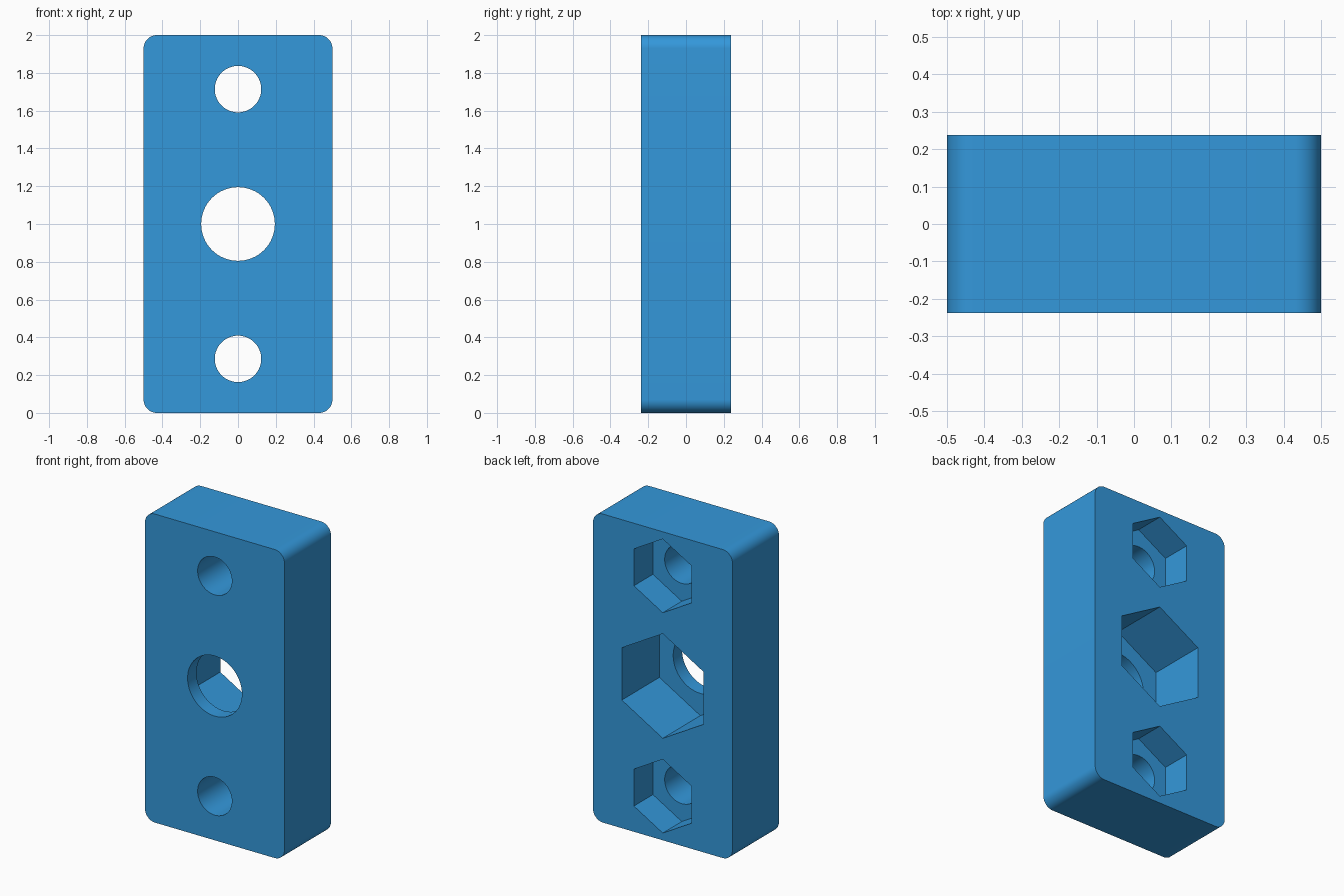
import bpy, bmesh
from math import sin, cos, pi

cube = bpy.data.objects.get("Cube")
if cube:
    bpy.data.objects.remove(cube, do_unlink=True)

WIDTH, DEPTH, HEIGHT, CORNER = 1.0, 0.476, 2.0, 0.071
FRONT, BACK = -DEPTH / 2, DEPTH / 2

blue = bpy.data.materials.new("blue plastic")
blue.use_nodes = True
colour = (0.034, 0.314, 0.708, 1)
blue.diffuse_color = colour
blue.node_tree.nodes["Principled BSDF"].inputs["Base Color"].default_value = colour


def ring(cx, cz, radius, count):
    """Points of a regular polygon with a corner pointing up."""
    return [(cx + radius * sin(2 * pi * i / count), cz + radius * cos(2 * pi * i / count))
            for i in range(count)]


def rounded_rectangle(steps=16):
    points = []
    x, z = WIDTH / 2 - CORNER, HEIGHT / 2 - CORNER
    for quarter, (sx, sz) in enumerate([(1, 1), (-1, 1), (-1, -1), (1, -1)]):
        for i in range(steps + 1):
            a = (quarter + i / steps) * pi / 2
            points.append((sx * x + CORNER * cos(a), HEIGHT / 2 + sz * z + CORNER * sin(a)))
    return points


def prism(name, outline, y0, y1):
    """Extrude an x-z outline from y0 to y1."""
    bm = bmesh.new()
    face = bm.faces.new([bm.verts.new((x, y0, z)) for x, z in outline])
    extruded = bmesh.ops.extrude_face_region(bm, geom=[face])["geom"]
    moved = [v for v in extruded if isinstance(v, bmesh.types.BMVert)]
    bmesh.ops.translate(bm, verts=moved, vec=(0, y1 - y0, 0))
    bmesh.ops.recalc_face_normals(bm, faces=bm.faces)
    mesh = bpy.data.meshes.new(name)
    bm.to_mesh(mesh)
    bm.free()
    mesh.materials.append(blue)
    obj = bpy.data.objects.new(name, mesh)
    bpy.context.collection.objects.link(obj)
    return obj


# Block with rounded corners
block = prism("mounting_block", rounded_rectangle(), FRONT, BACK)
bpy.context.view_layer.objects.active = block
block.select_set(True)


def cut(outline, y0, y1):
    cutter = prism("cutter", outline, y0, y1)
    cutter.hide_render = True
    mod = block.modifiers.new("cut", 'BOOLEAN')
    mod.operation, mod.solver, mod.object = 'DIFFERENCE', 'EXACT', cutter
    bpy.ops.object.modifier_apply(modifier=mod.name)
    bpy.data.objects.remove(cutter, do_unlink=True)


# Bolt holes from the front, hexagonal nut pockets in the back:
# height, hole radius, pocket radius, pocket depth
for z, hole, pocket, depth in [(0.286, 0.123, 0.239, 0.195),
                               (1.0, 0.195, 0.339, 0.385),
                               (1.714, 0.123, 0.239, 0.195)]:
    cut(ring(0, z, hole, 64), FRONT - 0.1, BACK + 0.1)
    cut(ring(0, z, pocket, 6), BACK - depth, BACK + 0.1)

bpy.ops.object.shade_smooth_by_angle(angle=pi / 6)
